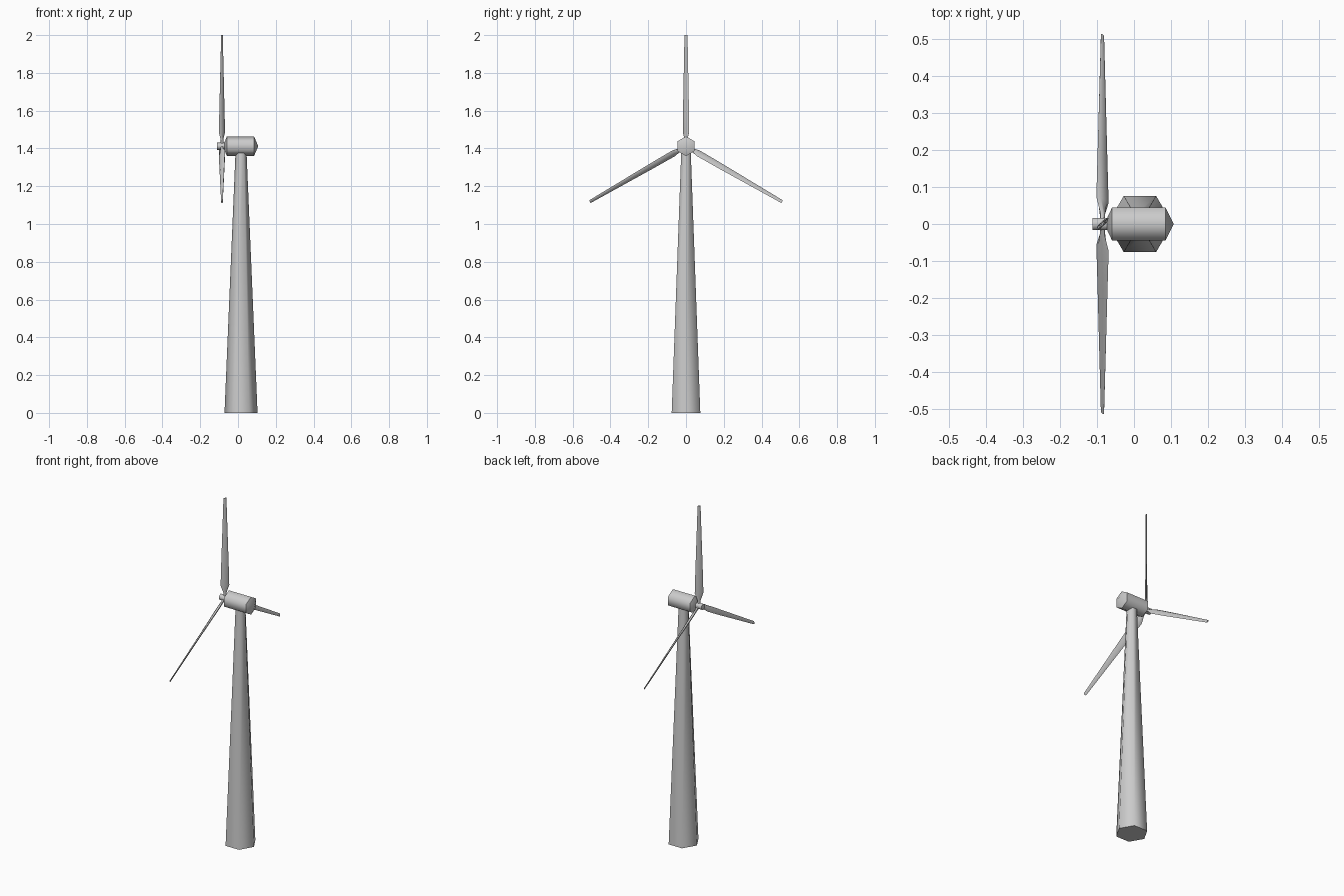
import bpy, bmesh, math
from mathutils import Vector, Matrix

if "Cube" in bpy.data.objects:
    bpy.data.objects.remove(bpy.data.objects["Cube"])

AXIS_Z = 1.412   # height of the rotor axis
ROTOR_X = -0.085


def loft(name, rings, matrices=(Matrix(),)):
    """Skin a list of closed rings (a one-point ring is an apex), once per matrix."""
    bm = bmesh.new()
    for m in matrices:
        vs = [[bm.verts.new(m @ Vector(p)) for p in r] for r in rings]
        for a, b in zip(vs, vs[1:]):
            n = max(len(a), len(b))
            for i in range(n):
                j = (i + 1) % n
                quad = [a[i % len(a)], a[j % len(a)], b[j % len(b)], b[i % len(b)]]
                bm.faces.new(list(dict.fromkeys(quad)))
        for end in (vs[0], vs[-1]):
            if len(end) > 2:
                bm.faces.new(end)
    bmesh.ops.recalc_face_normals(bm, faces=bm.faces)
    me = bpy.data.meshes.new(name)
    bm.to_mesh(me)
    bm.free()
    ob = bpy.data.objects.new(name, me)
    bpy.context.collection.objects.link(ob)
    bpy.ops.object.select_all(action='DESELECT')
    ob.select_set(True)
    bpy.context.view_layer.objects.active = ob
    bpy.ops.object.shade_smooth_by_angle(angle=math.radians(61))
    return ob


def hexagon(r):
    return [(r * math.cos(i * math.pi / 3), r * math.sin(i * math.pi / 3)) for i in range(6)]


def hex_x(x, r):
    """Hexagon across the rotor axis, corners at top and bottom."""
    if r == 0:
        return [(x, 0, AXIS_Z)]
    return [(x, v, AXIS_Z + u) for u, v in hexagon(r)]


# Tapered tower
loft("tower", [[(0.016 + u, v, z) for u, v in hexagon(r)]
               for z, r in ((0, 0.0875), (1.385, 0.029))])

# Nacelle with pointed ends
loft("nacelle", [hex_x(x, r) for x, r in
                 ((-0.08, 0), (-0.059, 0.052), (0.085, 0.052), (0.107, 0))])

# Rotor hub
loft("hub", [hex_x(-0.112, 0.019), hex_x(-0.068, 0.019)])


# Twisted blades: radius, chord, thickness, pitch in degrees
def blade_section(radius, chord, thick, pitch):
    c, s = math.cos(math.radians(pitch)), math.sin(math.radians(pitch))
    pts = []
    for u, v in hexagon(0.5):
        a, b = u * chord, v * thick
        pts.append((a * c + b * s, a * s - b * c, radius))
    return pts


stations = ((0.0, 0.014, 0.014, 45), (0.03, 0.016, 0.014, 45),
            (0.075, 0.047, 0.013, 45), (0.2, 0.041, 0.011, 49),
            (0.588, 0.018, 0.006, 64))
turns = [Matrix.Translation((ROTOR_X, 0, AXIS_Z)) @ Matrix.Rotation(k * math.tau / 3, 4, 'X')
         for k in range(3)]
loft("blades", [blade_section(*s) for s in stations], turns)
